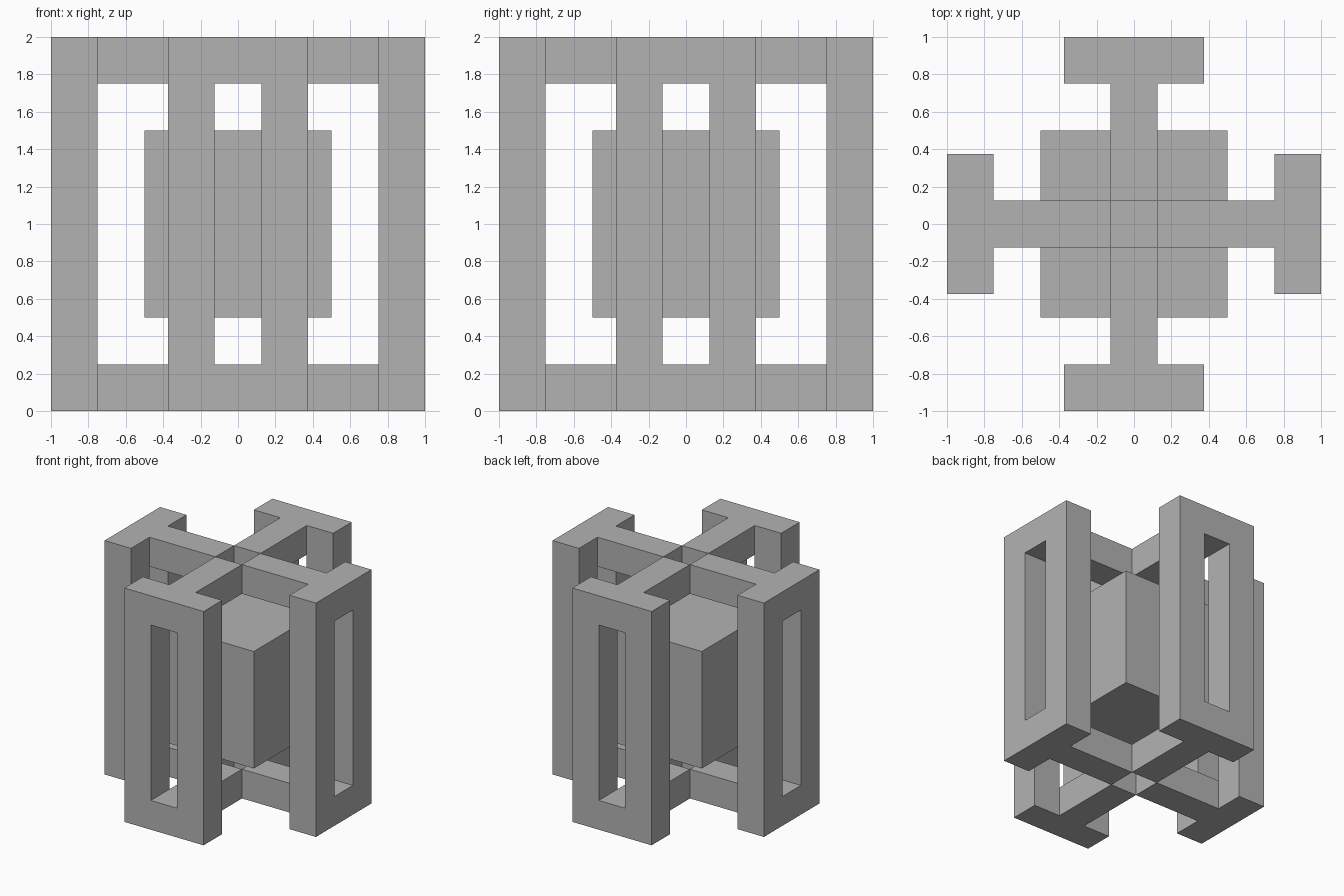
import bpy
import bmesh
from math import pi
from mathutils import Matrix

old = bpy.data.objects.get("Cube")
if old:
    bpy.data.objects.remove(old, do_unlink=True)

# Single grey material
grey = bpy.data.materials.new("plain grey")
grey.use_nodes = True
colour = (0.45, 0.45, 0.45, 1.0)
grey.diffuse_color = colour
grey.node_tree.nodes["Principled BSDF"].inputs["Base Color"].default_value = colour


def add_object(name, bm):
    bmesh.ops.recalc_face_normals(bm, faces=bm.faces)
    mesh = bpy.data.meshes.new(name)
    bm.to_mesh(mesh)
    bm.free()
    mesh.materials.append(grey)
    obj = bpy.data.objects.new(name, mesh)
    bpy.context.collection.objects.link(obj)
    return obj


def add_box(bm, lo, hi):
    centre = [(a + b) / 2 for a, b in zip(lo, hi)]
    size = [b - a for a, b in zip(lo, hi)]
    matrix = Matrix.Translation(centre) @ Matrix.Diagonal((*size, 1))
    bmesh.ops.create_cube(bm, size=1, matrix=matrix)


def cell_solid(filled, xs, ys, zs):
    """Fuse grid cells into one shell, without faces between touching cells."""
    bm = bmesh.new()
    for i, j, k in filled:
        add_box(bm, (xs[i], ys[j], zs[k]), (xs[i + 1], ys[j + 1], zs[k + 1]))
    bmesh.ops.remove_doubles(bm, verts=bm.verts, dist=1e-4)
    # Coincident faces share all their vertices: drop any doubled or inner face
    groups = {}
    for face in bm.faces:
        key = tuple(round(c, 3) for c in face.calc_center_median())
        groups.setdefault(key, []).append(face)
    cells = {(i, j, k) for i, j, k in filled}
    centres = {tuple(round((g[n] + g[n + 1]) / 2, 4) for g, n in zip((xs, ys, zs), c))
               for c in cells}

    def inside(point):
        for i, j, k in cells:
            if (xs[i] < point.x < xs[i + 1] and ys[j] < point.y < ys[j + 1]
                    and zs[k] < point.z < zs[k + 1]):
                return True
        return False

    inner = []
    for face in bm.faces:
        centre, step = face.calc_center_median(), face.normal * 0.01
        if inside(centre + step) and inside(centre - step):
            inner.append(face)
    bmesh.ops.delete(bm, geom=inner, context='FACES')
    return bm


# Central floating block
core = bmesh.new()
add_box(core, (-0.5, -0.5, 0.5), (0.5, 0.5, 1.5))
add_object("core_block", core)

# Slotted upright panel with a top and bottom arm reaching inward
xs = (-0.375, -0.125, 0.125, 0.375)
ys = (-1.0, -0.75, -0.125)
zs = (0.0, 0.25, 1.75, 2.0)
panel = [(i, 0, k) for i in range(3) for k in range(3) if (i, k) != (1, 1)]
arms = [(1, 1, 0), (1, 1, 2)]

# Four frames around the core; the arms leave a square opening in the middle
for turn, side in enumerate(("front", "left", "back", "right")):
    bm = cell_solid(panel + arms, xs, ys, zs)
    bm.transform(Matrix.Rotation(turn * pi / 2, 4, 'Z'))
    add_object(side + "_frame", bm)
